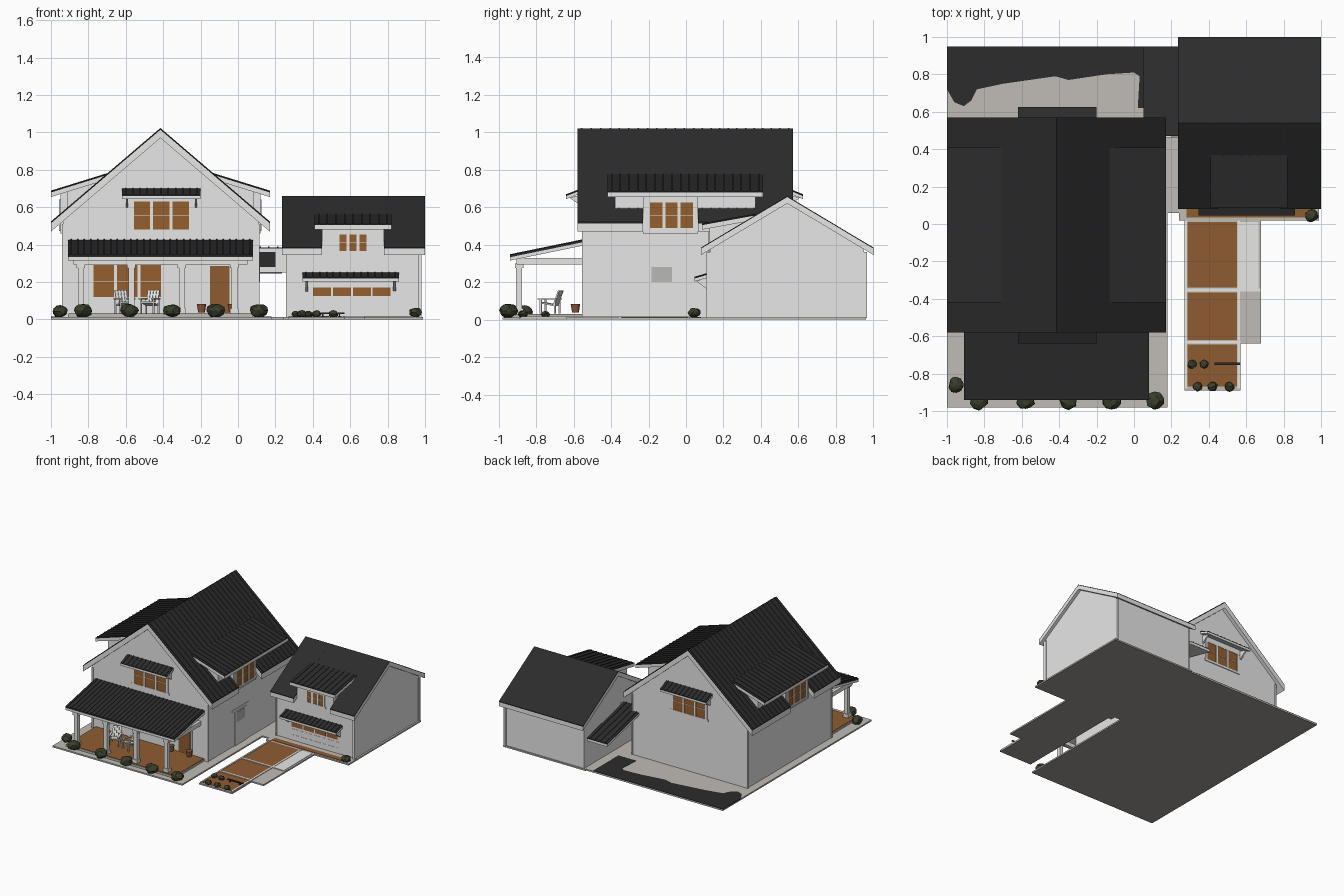
import bpy, bmesh, math, random
from mathutils import Matrix, Vector

random.seed(4)
if "Cube" in bpy.data.objects:
    bpy.data.objects.remove(bpy.data.objects["Cube"])


def material(name, r, g, b):
    m = bpy.data.materials.new(name)
    m.use_nodes = True
    m.diffuse_color = (r, g, b, 1)
    bsdf = m.node_tree.nodes["Principled BSDF"]
    bsdf.inputs["Base Color"].default_value = (r, g, b, 1)
    bsdf.inputs["Roughness"].default_value = 0.9
    return m


SIDING = material("white siding", .82, .82, .82)
TRIM = material("white trim", .80, .80, .79)
ROOF = material("charcoal roof", .025, .025, .026)
WOOD = material("warm wood", .27, .108, .032)
AMBER = material("amber panes", .30, .115, .03)
STONE = material("pale concrete", .53, .505, .465)
UNDER = material("grey underside", .34, .325, .305)
LEAF = material("dark foliage", .042, .05, .025)
CLAY = material("clay pot", .27, .095, .04)
GLASS = material("grey glass", .48, .48, .47)


def finish(name, bm, *mats):
    bmesh.ops.recalc_face_normals(bm, faces=bm.faces[:])
    mesh = bpy.data.meshes.new(name)
    bm.to_mesh(mesh)
    bm.free()
    for m in mats:
        mesh.materials.append(m)
    ob = bpy.data.objects.new(name, mesh)
    bpy.context.collection.objects.link(ob)
    return ob


def prism(bm, axis, profile, a, b):
    """Extrude a 2D outline along an axis from a to b."""
    place = {"x": lambda u, v, w: (w, u, v), "y": lambda u, v, w: (u, w, v),
             "z": lambda u, v, w: (u, v, w)}[axis]
    ends = [[bm.verts.new(place(u, v, w)) for u, v in profile] for w in (a, b)]
    bm.faces.new(ends[0])
    bm.faces.new(ends[1][::-1])
    n = len(profile)
    for i in range(n):
        j = (i + 1) % n
        bm.faces.new((ends[0][i], ends[0][j], ends[1][j], ends[1][i]))


def add_box(bm, x0, x1, y0, y1, z0, z1):
    prism(bm, "z", [(x0, y0), (x1, y0), (x1, y1), (x0, y1)], z0, z1)


def boxes(name, mat, *dims):
    bm = bmesh.new()
    for d in dims:
        add_box(bm, *d)
    return finish(name, bm, mat)


def solid(name, mat, axis, profile, a, b):
    bm = bmesh.new()
    prism(bm, axis, profile, a, b)
    return finish(name, bm, mat)


def slab(name, x0, x1, y0, y1, z=.012):
    ob = boxes(name, STONE, (x0, x1, y0, y1, 0, z))
    ob.data.materials.append(UNDER)
    for p in ob.data.polygons:
        p.material_index = int(p.normal.z < -.5)


def panel(name, axis, lo, hi, spans, t=.03, gap=.045, skin=.006):
    """Sloped roof: white soffit layer, thin dark cover and raised seams."""
    def layer(d0, d1):
        return [(lo[0], lo[1] + d0), (hi[0], hi[1] + d0), (hi[0], hi[1] + d1), (lo[0], lo[1] + d1)]
    soffit, cover = bmesh.new(), bmesh.new()
    for a, b in spans:
        prism(soffit, axis, layer(-t, -skin), a, b)
        prism(cover, axis, layer(-skin, 0), a, b)
        n = int((b - a) / gap) if gap else 0
        for i in range(n):
            s = a + (i + .5) * (b - a) / n
            prism(cover, axis, layer(-.002, .004), s - .004, s + .004)
    finish(name + "_soffit", soffit, TRIM)
    finish(name + "_cover", cover, ROOF)


def plate(bm, face, pos, u0, u1, z0, z1, d):
    """Thin plate standing d proud of a wall."""
    s = -1 if face in ("front", "left") else 1
    a, b = sorted((pos - s * .004, pos + s * d))
    if face in ("front", "back"):
        add_box(bm, u0, u1, a, b, z0, z1)
    else:
        add_box(bm, a, b, u0, u1, z0, z1)


def plates(name, mat, face, pos, *rects, d=.0035):
    bm = bmesh.new()
    for r in rects:
        plate(bm, face, pos, *r, d)
    finish(name, bm, mat)


def window(name, face, pos, u0, u1, z0, z1, n=3, e=.016):
    """Row of n panes in a white frame with a centre bar."""
    plates(name + "_panes", AMBER, face, pos, (u0, u1, z0, z1))
    w = (u1 - u0) / n
    rects = [(u0 + i * w - e / 2, u0 + i * w + e / 2, z0, z1) for i in range(n + 1)]
    rects += [(u0 - e, u1 + e, z0 - e, z0), (u0 - e, u1 + e, z1, z1 + e)]
    m = (z0 + z1) / 2
    rects.append((u0, u1, m - .002, m + .002))
    plates(name + "_frame", TRIM, face, pos, *rects, d=.006)


def gable_body(name, axis, u0, u1, eave, peak, a, b):
    """Gabled wall block with corner boards."""
    mid = (u0 + u1) / 2
    solid(name, SIDING, axis, [(u0, .005), (u1, .005), (u1, eave), (mid, peak), (u0, eave)], a, b)
    bm = bmesh.new()
    for u in (u0, u1):
        for w in (a, b):
            prism(bm, axis, [(u - .006, .005), (u + .006, .005), (u + .006, eave - .02), (u - .006, eave - .02)],
                  w - .004, w + .004)
    finish(name + "_corner_boards", bm, TRIM)


# Ground slabs and paving
slab("house_slab", -1, .18, -.98, .95)
slab("breezeway_slab", .17, .25, .06, .95)
slab("garage_slab", .24, .99, .02, .96)
slab("driveway_slab", .27, .57, -.89, .03)
slab("driveway_side_slab", .56, .68, -.64, .03)
boxes("driveway_planks", WOOD, *[(.285, .55, y0, y1, .01, .015)
      for y0, y1 in ((-.87, -.645), (-.62, -.365), (-.34, .01))])
boxes("garage_sill_planks", WOOD, (.28, .97, .035, .08, .01, .015))
boxes("driveway_curbs", TRIM, (.27, .57, -.64, -.625, .01, .018), (.27, .68, -.36, -.345, .01, .018),
      (.553, .567, -.88, .02, .01, .018), (.272, .284, -.88, .02, .01, .018))
boxes("driveway_side_paving", TRIM, (.567, .665, -.345, .01, .01, .015))
solid("back_paving", ROOF, "z", [(-1, .95), (-1, .72), (-.96, .65), (-.91, .63), (-.87, .66), (-.84, .72),
      (-.7, .75), (-.42, .79), (-.35, .77), (-.15, .80), (0, .81), (.03, .79), (.02, .62), (.18, .62), (.18, .95)],
      .008, .015)

# Main house
RX = -.415
gable_body("house_walls", "y", -.935, .11, .53, .985, -.55, .54)
for s, side in ((1, "left"), (-1, "right")):
    X = lambda x: RX + s * (x - RX)
    face = "right" if s > 0 else "left"
    slope = .5 / .585
    cut = .075
    panel("house_roof_" + side, "y", (X(.17), .52), (RX, 1.02), [(-.58, -.23), (.065, .57)], .05)
    panel("house_roof_centre_" + side, "y", (X(cut), 1.02 - slope * (cut - RX)), (RX, 1.02),
          [(-.23, .065)], .05)
    # Shed dormer with projecting window bay
    panel("shed_dormer_roof_" + side, "y", (X(.17), .685), (X(-.13), .778), [(-.42, .41)])
    solid("shed_dormer_walls_" + side, SIDING, "y",
          [(X(-.1), .5), (X(.085), .5), (X(.085), .695), (X(-.1), .75)], -.38, .37)
    boxes("dormer_bay_" + side, SIDING, (*sorted((X(0), X(.12))), -.23, .065, .46, .685))
    window("dormer_window_" + side, face, X(.12), -.2, .045, .49, .625)

# Gable windows with awnings, front and back
for face, y, out in (("front", -.55, -.64), ("back", .54, .625)):
    window(face + "_gable_window", face, y, -.565, -.255, .48, .63)
    panel(face + "_gable_awning", "x", (out, .665), (y, .70), [(-.62, -.20)], .022, .035)
    for x in (-.6, -.23):
        solid(face + "_awning_bracket", TRIM, "x", [(y, .60), (y, .67), (out * .97, .65)], x, x + .012)

# Porch
boxes("porch_base", STONE, (-.91, .08, -.93, -.55, .008, .028))
boxes("porch_deck", WOOD, (-.905, .075, -.925, -.55, .02, .031))
panel("porch_roof", "x", (-.94, .345), (-.55, .425), [(-.91, .08)], .03, .035, .012)
boxes("porch_beam", TRIM, (-.88, .05, -.905, -.88, .295, .33), (-.88, -.855, -.9, -.55, .295, .33),
      (.025, .05, -.9, -.55, .295, .33))
for x in (-.84, -.57, -.30, -.02):
    boxes("porch_column", TRIM, (x - .016, x + .016, -.906, -.874, .03, .30),
          (x - .023, x + .023, -.913, -.867, .03, .06), (x - .023, x + .023, -.913, -.867, .275, .30))
window("porch_window", "front", -.55, -.78, -.405, .12, .29)
plates("front_door_trim", TRIM, "front", -.55, (-.165, -.03, .03, .30))
plates("front_door", WOOD, "front", -.55, (-.15, -.045, .035, .285), d=.006)

# Side door
plates("side_door_trim", TRIM, "right", .11, (-.225, -.035, .01, .30), (-.235, -.025, .295, .31))
plates("side_door", SIDING, "right", .11, (-.205, -.055, .012, .29), d=.006)
plates("side_door_glass", GLASS, "right", .11, (-.185, -.075, .2, .28), d=.008)

# Breezeway between house and garage
panel("breezeway_roof", "x", (.95, .27), (.47, .385), [(.05, .235)], .025, .04)
boxes("breezeway_front_panel", ROOF, (.11, .2, .47, .48, .28, .37))
boxes("breezeway_front_board", TRIM, (.2, .26, .465, .48, .28, .37))
boxes("breezeway_beam", TRIM, (.11, .26, .462, .49, .25, .28))

# Garage
gable_body("garage_walls", "x", .13, .95, .38, .625, .26, .975)
G_SLOPE = .275 / .455
panel("garage_roof_front", "x", (.08, .385), (.54, .66), [(.235, .45), (.78, 1)], .04, 0)
panel("garage_roof_middle", "x", (.17, .66 - .37 * G_SLOPE), (.54, .66), [(.45, .78)], .04, 0)
panel("garage_roof_back", "x", (1, .385), (.54, .66), [(.235, 1)], .04, 0)
boxes("garage_downspout", TRIM, (.965, .98, .952, .967, .01, .36), (.965, .98, .11, .125, .01, .36))
solid("garage_dormer_walls", SIDING, "x", [(.125, .34), (.125, .5), (.34, .535), (.34, .34)], .45, .78)
panel("garage_dormer_roof", "x", (.085, .51), (.37, .562), [(.41, .82)])
window("garage_dormer_window", "front", .125, .535, .695, .365, .455)
panel("garage_awning", "x", (.045, .225), (.13, .25), [(.345, .86)], .022, .035)
for x in (.36, .83):
    solid("garage_awning_bracket", TRIM, "x", [(.13, .15), (.13, .23), (.055, .205)], x, x + .014)
plates("garage_door_trim", TRIM, "front", .13, (.375, .845, .01, .215))
plates("garage_door", SIDING, "front", .13,
       *[(.395, .825, .014 + i * .048, .058 + i * .048) for i in range(4)], d=.005)
plates("garage_door_windows", AMBER, "front", .13,
       *[(.402 + i * .106, .498 + i * .106, .125, .17) for i in range(4)], d=.007)

# Porch chairs
for x, turn in ((-.61, .35), (-.47, -.35)):
    bm = bmesh.new()
    prism(bm, "x", [(-.05, .055), (.03, .04), (.03, .048), (-.05, .063)], -.032, .032)
    for i in range(4):
        u = -.032 + i * .017
        prism(bm, "x", [(.02, .04), (.028, .04), (.06, .125), (.052, .125)], u, u + .015)
    for u in (-.04, .032):
        add_box(bm, u, u + .008, -.05, -.04, 0, .075)
        add_box(bm, u, u + .008, .03, .04, 0, .075)
        add_box(bm, u - .004, u + .012, -.06, .045, .075, .082)
    chair = finish("porch_chair", bm, TRIM)
    chair.matrix_world = Matrix.Translation((x, -.72, .032)) @ Matrix.Rotation(turn, 4, "Z")

# Clay pots beside the front door
for x in (-.195, -.03):
    bm = bmesh.new()
    bmesh.ops.create_cone(bm, cap_ends=True, segments=12, radius1=.018, radius2=.025, depth=.045,
                          matrix=Matrix.Translation((x, -.59, .06)))
    finish("door_pot", bm, CLAY)

# Bushes
def bush(x, y, r):
    bm = bmesh.new()
    bmesh.ops.create_icosphere(bm, subdivisions=2, radius=r)
    for v in bm.verts:
        v.co *= random.uniform(.85, 1.08)
        v.co.z *= .75
    bmesh.ops.translate(bm, verts=bm.verts[:], vec=Vector((x, y, .01 + r * .75)))
    finish("bush", bm, LEAF)


for x in (-.83, -.58, -.35, -.12, .11):
    bush(x, -.945, .05)
for x, y, r in ((-.95, -.86, .044), (.95, .045, .036), (.34, -.87, .026), (.42, -.87, .026), (.51, -.87, .026),
                (.31, -.75, .024), (.375, -.75, .024)):
    bush(x, y, r)

# Small driveway bench
boxes("driveway_bench", ROOF, (.43, .57, -.755, -.74, .03, .036), (.45, .456, -.755, -.74, .012, .03),
      (.54, .546, -.755, -.74, .012, .03))
